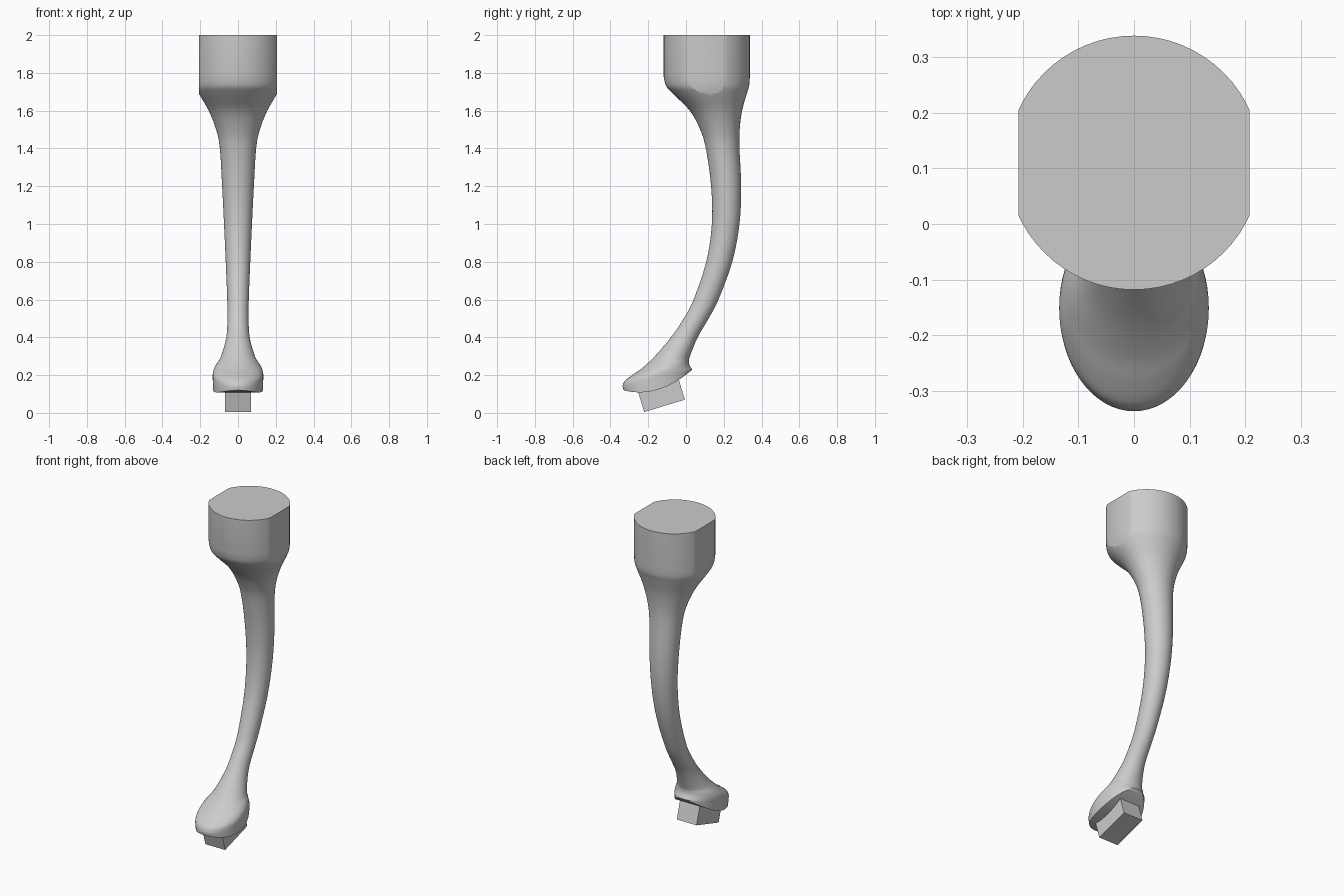
import bpy, bmesh, math
from mathutils import Vector

cube = bpy.data.objects.get("Cube")
if cube:
    bpy.data.objects.remove(cube, do_unlink=True)

SIDES = 64
STEPS = 5

grey = bpy.data.materials.new("plain grey")
grey.use_nodes = True
colour = (0.6, 0.6, 0.6, 1)
grey.diffuse_color = colour
grey.node_tree.nodes["Principled BSDF"].inputs["Base Color"].default_value = colour


def add_object(name, bm):
    bmesh.ops.recalc_face_normals(bm, faces=bm.faces)
    mesh = bpy.data.meshes.new(name)
    bm.to_mesh(mesh)
    bm.free()
    mesh.materials.append(grey)
    obj = bpy.data.objects.new(name, mesh)
    bpy.context.collection.objects.link(obj)
    return obj


def catmull(a, b, c, d, t):
    return tuple(0.5 * (2 * q + (r - p) * t + (2 * p - 5 * q + 4 * r - s) * t * t
                        + (3 * q - p - 3 * r + s) * t ** 3)
                 for p, q, r, s in zip(a, b, c, d))


def add_ring(bm, section, bow=0.0):
    """Ellipse between a front point and a back point, bowed down in the middle."""
    yf, zf, yb, zb, width = section
    verts = []
    for i in range(SIDES):
        angle = 2 * math.pi * i / SIDES
        t = (1 - math.cos(angle)) / 2
        verts.append(bm.verts.new((width * math.sin(angle), yf + (yb - yf) * t,
                                   zf + (zb - zf) * t - 4 * bow * t * (1 - t))))
    return verts


# Sections from head to foot: front y, z, back y, z, half width
sections = [
    (-.118, 1.78, .338, 1.78, .228),
    (-.105, 1.73, .334, 1.73, .224),
    (-.07, 1.69, .322, 1.69, .207),
    (.02, 1.6, .297, 1.6, .155),
    (.075, 1.5, .284, 1.5, .116),
    (.105, 1.4, .283, 1.4, .096),
    (.133, 1.2, .292, 1.2, .084),
    (.137, 1, .283, 1, .074),
    (.107, .8, .245, .8, .065),
    (.04, .6, .172, .6, .057),
    (-.012, .5, .12, .5, .056),
    (-.08, .4, .062, .4, .062),
    (-.165, .3, .021, .3, .09),
    (-.235, .235, .015, .27, .118),
    (-.285, .2, .02, .25, .13),
    (-.325, .168, .029, .235, .134),
    (-.336, .14, .032, .229, .134),
]

# Leg: a smooth loft with a straight head and a curved sole
bm = bmesh.new()
rings = [add_ring(bm, (-.118, 2, .338, 2, .228))]
padded = sections[:1] + sections + sections[-1:]
for a, b, c, d in zip(padded, padded[1:], padded[2:], padded[3:]):
    for step in range(STEPS):
        rings.append(add_ring(bm, catmull(a, b, c, d, step / STEPS)))
rings.append(add_ring(bm, sections[-1]))
sole = add_ring(bm, (-.33, .12, .028, .225, .132), bow=.05)
rings.append(sole)
for upper, lower in zip(rings, rings[1:]):
    for i in range(SIDES):
        j = (i + 1) % SIDES
        bm.faces.new((upper[i], upper[j], lower[j], lower[i]))
bm.faces.new(rings[0])

# Sole: strips from side to side
half = SIDES // 2
bm.faces.new((sole[0], sole[1], sole[-1]))
bm.faces.new((sole[half], sole[half - 1], sole[half + 1]))
for i in range(1, half - 1):
    bm.faces.new((sole[i], sole[i + 1], sole[-i - 1], sole[-i]))

# Two flats on the sides of the head
for side in (-1, 1):
    cut = bmesh.ops.bisect_plane(
        bm, geom=bm.verts[:] + bm.edges[:] + bm.faces[:], dist=1e-5,
        plane_co=(side * .207, 0, 0), plane_no=(side, 0, 0), clear_outer=True)
    edges = [e for e in cut["geom_cut"] if isinstance(e, bmesh.types.BMEdge)]
    bmesh.ops.contextual_create(bm, geom=edges)
leg = add_object("curved_leg", bm)
bpy.context.view_layer.objects.active = leg
leg.select_set(True)
bpy.ops.object.shade_smooth_by_angle(angle=math.radians(35))

# Peg under the foot
bm = bmesh.new()
bmesh.ops.create_cube(bm, size=1)
bmesh.ops.scale(bm, vec=Vector((.135, .225, .16)), verts=bm.verts)
peg = add_object("foot_peg", bm)
peg.rotation_euler.x = math.radians(16.8)
peg.location = (0, -.137, .114)
